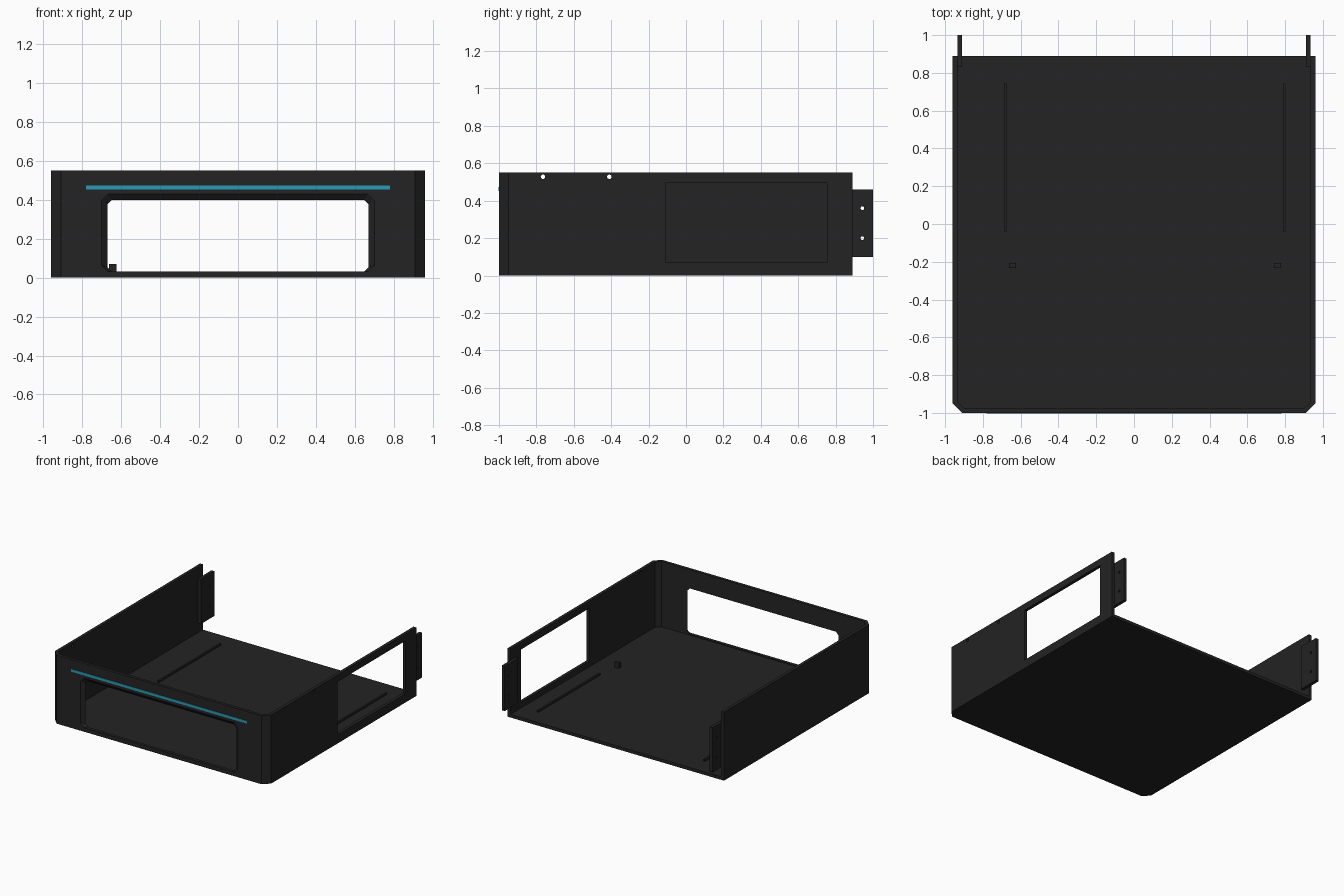
import bpy, bmesh, math

if "Cube" in bpy.data.objects:
    bpy.data.objects.remove(bpy.data.objects["Cube"])


def material(name, rgb):
    m = bpy.data.materials.new(name)
    m.diffuse_color = (*rgb, 1)
    m.use_nodes = True
    m.node_tree.nodes["Principled BSDF"].inputs["Base Color"].default_value = m.diffuse_color
    return m


BLACK = material("charcoal", (0.017, 0.017, 0.017))
TEAL = material("teal", (0.022, 0.33, 0.45))


def loft(name, start, end, mat=BLACK):
    """Closed solid between two matching point loops."""
    bm = bmesh.new()
    a = [bm.verts.new(p) for p in start]
    b = [bm.verts.new(p) for p in end]
    n = len(a)
    bm.faces.new(a)
    bm.faces.new(b[::-1])
    for i in range(n):
        j = (i + 1) % n
        bm.faces.new((a[j], a[i], b[i], b[j]))
    bmesh.ops.recalc_face_normals(bm, faces=bm.faces)
    me = bpy.data.meshes.new(name)
    bm.to_mesh(me)
    bm.free()
    me.materials.append(mat)
    ob = bpy.data.objects.new(name, me)
    bpy.context.collection.objects.link(ob)
    return ob


def prism(name, outline, z0, z1, mat=BLACK):
    return loft(name, [(x, y, z0) for x, y in outline],
                [(x, y, z1) for x, y in outline], mat)


def box(name, x0, x1, y0, y1, z0, z1, mat=BLACK):
    return prism(name, [(x0, y0), (x1, y0), (x1, y1), (x0, y1)], z0, z1, mat)


def rod_x(name, x0, x1, y, z, r, n=16):
    ring = [(y + r * math.cos(2 * math.pi * i / n),
             z + r * math.sin(2 * math.pi * i / n)) for i in range(n)]
    return loft(name, [(x0, *p) for p in ring], [(x1, *p) for p in ring])


def cut(target, cutter):
    cutter.hide_render = True
    mod = target.modifiers.new("cut", 'BOOLEAN')
    mod.operation = 'DIFFERENCE'
    mod.solver = 'EXACT'
    mod.object = cutter
    bpy.context.view_layer.objects.active = target
    bpy.ops.object.modifier_apply(modifier=mod.name)
    bpy.data.objects.remove(cutter, do_unlink=True)


FLOOR = 0.025
TOP = 0.55

# Floor plate with clipped front corners
outer = [(-.96, .89), (-.96, -.95), (-.91, -1), (.91, -1), (.96, -.95), (.96, .89)]
prism("floor", outer, 0, FLOOR)

# U-shaped wall: two sides and the front panel
inner = [(.935, .89), (.935, -.94), (.90, -.975), (-.90, -.975), (-.935, -.94), (-.935, .89)]
walls = prism("walls", outer + inner, FLOOR, TOP)


# Front opening, narrowing towards the inside
def opening(t):
    w, top, bot, c = .70 - .03 * t, .43 - .03 * t, .032, .03 - .008 * t
    y = -1 + .025 * t
    pts = [(-w + c, bot), (w - c, bot), (w, bot + c), (w, top - c),
           (w - c, top), (-w + c, top), (-w, top - c), (-w, bot + c)]
    return [(x, y, z) for x, z in pts]


cut(walls, loft("opening_cutter", opening(-1), opening(2)))

# Side window in the right wall
cut(walls, box("window_cutter", .85, 1.05, -.11, .755, .07, .495))

# Screw holes near the top of both sides
for y in (-.765, -.41):
    cut(walls, rod_x("hole_cutter", -1.1, 1.1, y, .528, .012))

# Rear mounting tabs with two holes each
for side, s in (("left", -1), ("right", 1)):
    x0, x1 = sorted((s * .91, s * .935))
    tab = box(side + "_rear_tab", x0, x1, .83, 1, .10, .46)
    for z in (.20, .36):
        cut(tab, rod_x("tab_hole_cutter", x0 - .1, x1 + .1, .943, z, .010))

# Floor rails and locating posts
for side, rail_x, post_x in (("left", -.68, -.643), ("right", .795, .76)):
    box(side + "_rail", rail_x - .007, rail_x + .007, -.04, .745, FLOOR, FLOOR + .015)
    box(side + "_post", post_x - .019, post_x + .019, -.232, -.206, FLOOR, .07)

# Accent strip across the front
box("accent_strip", -.78, .78, -1.003, -.995, .453, .474, TEAL)
